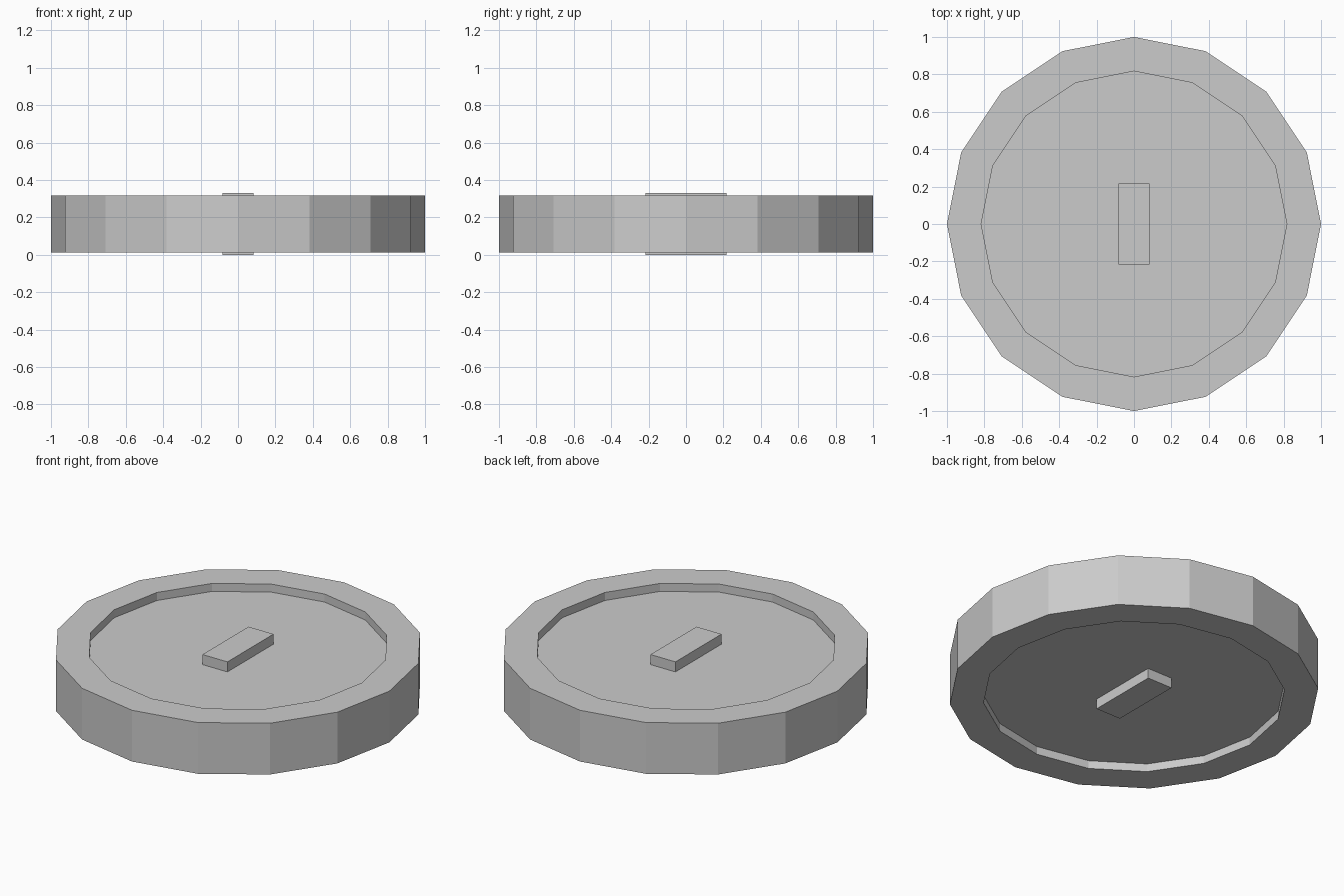
import bpy, bmesh
from math import cos, sin, tau

if "Cube" in bpy.data.objects:
    bpy.data.objects.remove(bpy.data.objects["Cube"])

SIDES = 16
R_OUT, R_IN = 1.0, 0.817
MID = 0.165                                  # mid-height of the coin
RIM, FLOOR, BAR = 0.153, 0.105, 0.165        # half thicknesses


def finish(name, bm):
    bmesh.ops.recalc_face_normals(bm, faces=bm.faces)
    mesh = bpy.data.meshes.new(name)
    bm.to_mesh(mesh)
    bm.free()
    obj = bpy.data.objects.new(name, mesh)
    bpy.context.collection.objects.link(obj)
    return obj


# Coin body: raised rim around a recessed disc on both faces
profile = [(R_IN, FLOOR), (R_IN, RIM), (R_OUT, RIM),
           (R_OUT, -RIM), (R_IN, -RIM), (R_IN, -FLOOR)]
bm = bmesh.new()
rings = [[bm.verts.new((r * cos(tau * i / SIDES), r * sin(tau * i / SIDES), MID + z))
          for i in range(SIDES)] for r, z in profile]
for a, b in zip(rings, rings[1:]):
    for i in range(SIDES):
        j = (i + 1) % SIDES
        bm.faces.new((a[i], a[j], b[j], b[i]))
bm.faces.new(rings[0])
bm.faces.new(rings[-1])
finish("coin_body", bm)


# Raised bars in the centre of each face, sitting on the recessed floor
for name, side in (("top_bar", 1), ("bottom_bar", -1)):
    bm = bmesh.new()
    bmesh.ops.create_cube(bm, size=1)
    bmesh.ops.scale(bm, vec=(0.165, 0.435, BAR - FLOOR), verts=bm.verts)
    bmesh.ops.translate(bm, vec=(0, 0, MID + side * (BAR + FLOOR) / 2), verts=bm.verts)
    finish(name, bm)
